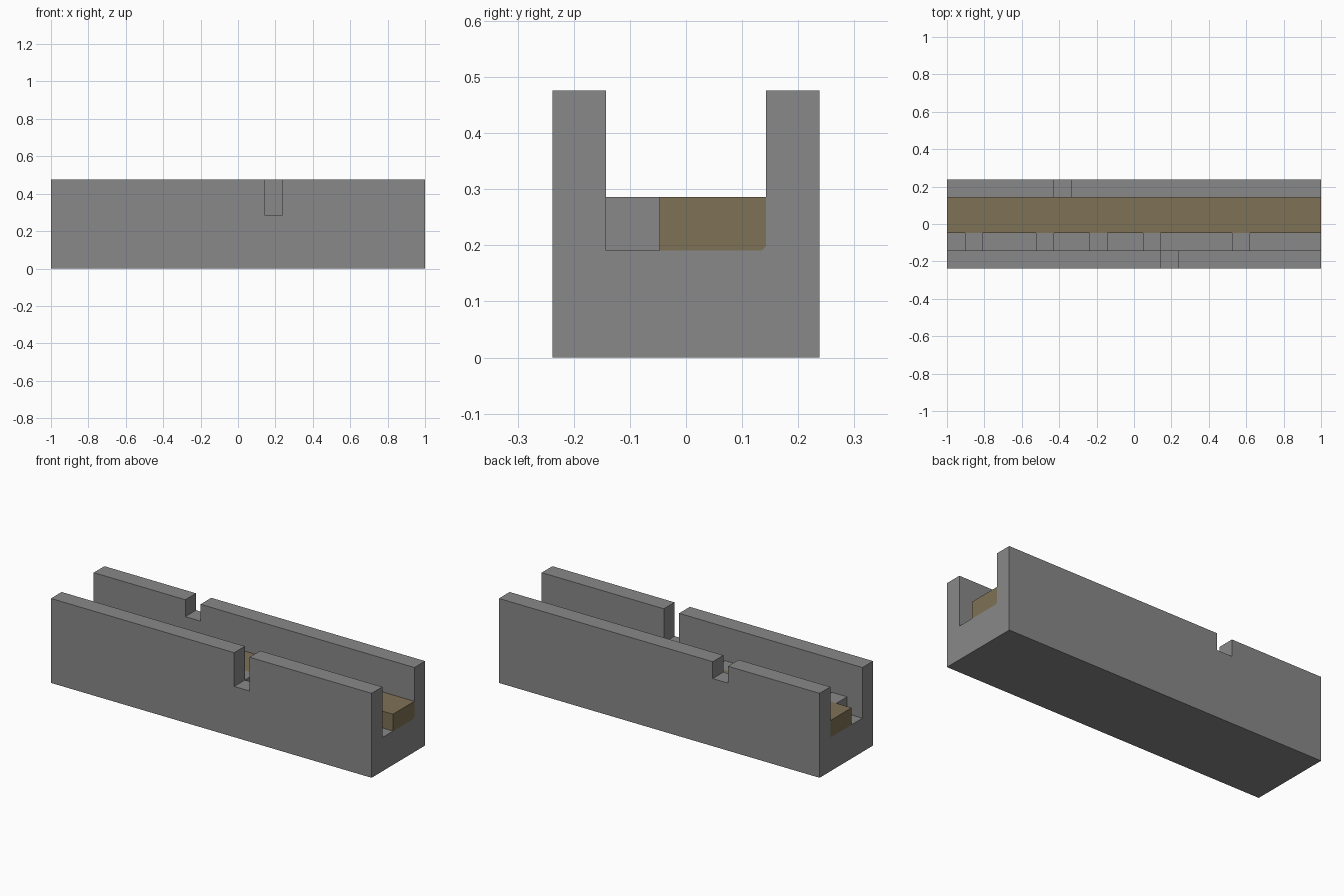
import bpy
import bmesh

cube = bpy.data.objects.get("Cube")
if cube:
    bpy.data.objects.remove(cube, do_unlink=True)

U = 2 / 21          # grid module: the model is 21 x 5 x 5 modules
HALF = 2.5 * U
CHAMFER = 0.008


def material(name, rgb):
    mat = bpy.data.materials.new(name)
    mat.use_nodes = True
    mat.diffuse_color = (*rgb, 1)
    mat.node_tree.nodes["Principled BSDF"].inputs["Base Color"].default_value = (*rgb, 1)
    return mat


def add_object(name, bm, mat=None):
    bmesh.ops.recalc_face_normals(bm, faces=bm.faces)
    mesh = bpy.data.meshes.new(name)
    bm.to_mesh(mesh)
    bm.free()
    obj = bpy.data.objects.new(name, mesh)
    bpy.context.collection.objects.link(obj)
    if mat:
        mesh.materials.append(mat)
    return obj


def extrude_x(name, profile, x0, x1, mat=None):
    """Extrude a (y, z) profile along x."""
    bm = bmesh.new()
    face = bm.faces.new([bm.verts.new((x0, y, z)) for y, z in profile])
    new = bmesh.ops.extrude_face_region(bm, geom=[face])["geom"]
    bmesh.ops.translate(bm, vec=(x1 - x0, 0, 0),
                        verts=[v for v in new if isinstance(v, bmesh.types.BMVert)])
    return add_object(name, bm, mat)


def box(name, x, y, z, mat=None):
    return extrude_x(name, [(y[0], z[0]), (y[1], z[0]), (y[1], z[1]), (y[0], z[1])],
                     x[0], x[1], mat)


def cell(i):
    """x range of the module number i, counted from the -x end."""
    return -1 + i * U, -1 + (i + 1) * U


grey = material("stone grey", (0.25, 0.25, 0.25))
brown = material("earth brown", (0.21, 0.165, 0.092))

# Trough body: U-shaped section with one chamfered inner corner
wall = 1.5 * U
floor = 2 * U
body = extrude_x("trough_body", [
    (-HALF, 0), (HALF, 0), (HALF, 5 * U), (wall, 5 * U),
    (wall, floor + CHAMFER), (wall - CHAMFER, floor),
    (-wall, floor), (-wall, 5 * U), (-HALF, 5 * U)], -1, 1, grey)

# Notches in the wall tops: deep in front, shallow at the back
for name, i, y, depth in (("front_notch", 12, (-3 * U, -1.2 * U), 2 * U),
                          ("back_notch", 6, (1.2 * U, 3 * U), U)):
    cutter = box(name + "_cutter", cell(i), y, (5 * U - depth, 6 * U))
    cutter.hide_render = True
    cutter.hide_set(True)
    cut = body.modifiers.new(name, "BOOLEAN")
    cut.operation = "DIFFERENCE"
    cut.solver = "EXACT"
    cut.object = cutter

# Apply the cuts and drop the cutters
evaluated = body.evaluated_get(bpy.context.evaluated_depsgraph_get())
body.data = bpy.data.meshes.new_from_object(evaluated)
for cut in list(body.modifiers):
    bpy.data.objects.remove(cut.object, do_unlink=True)
    body.modifiers.remove(cut)

# Earth strip along the back of the channel
extrude_x("earth_strip", [
    (-U / 2, floor), (wall - CHAMFER, floor), (wall, floor + CHAMFER),
    (wall, 3 * U), (-U / 2, 3 * U)], -1, 1, brown)

# Cross blocks dividing the front gutter
for n, i in enumerate((1, 5, 8, 11, 16)):
    box(f"gutter_block_{n + 1}", cell(i), (-wall, -U / 2), (floor, 3 * U), grey)
